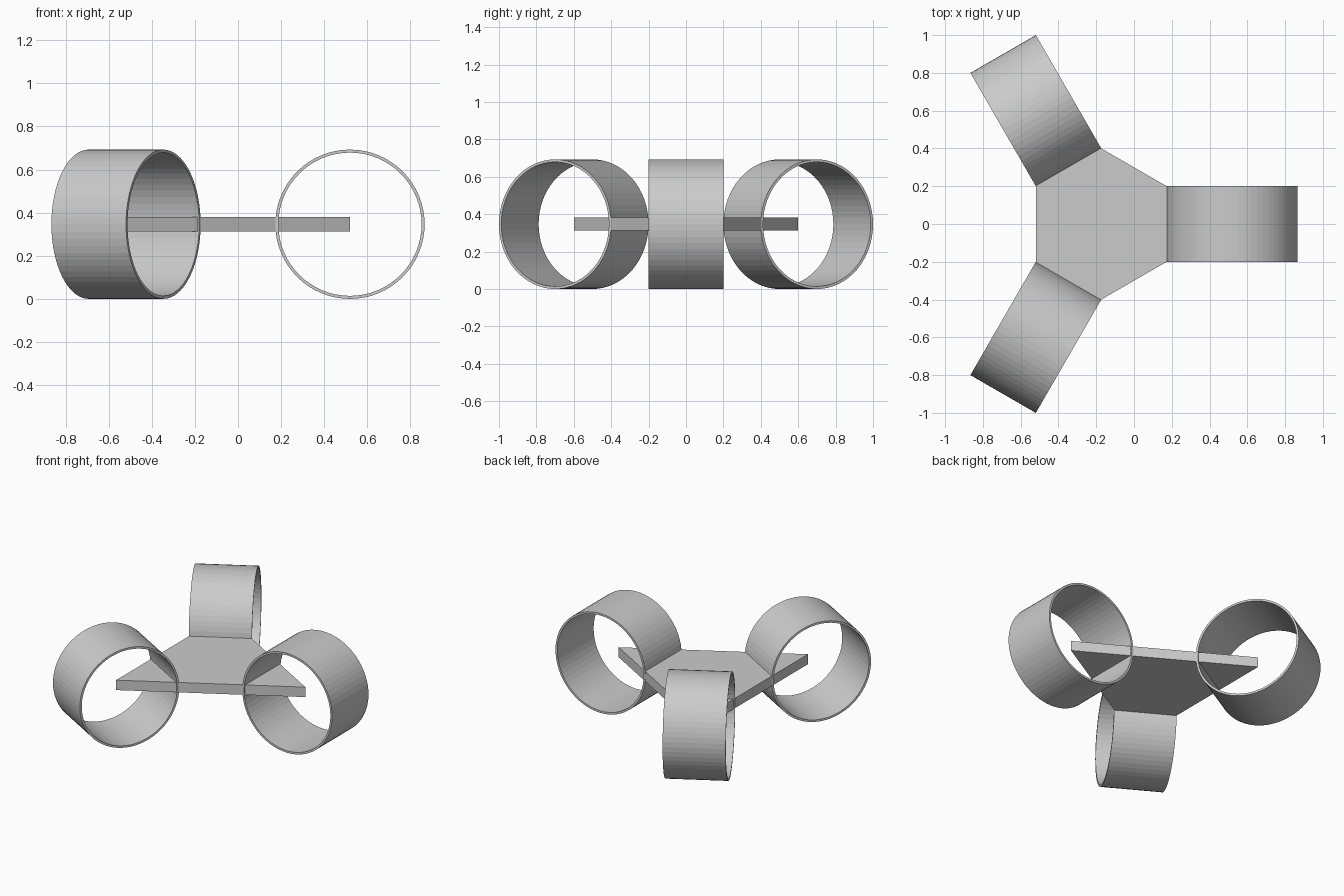
import bpy, bmesh
from math import cos, sin, tau, sqrt
from mathutils import Matrix

if "Cube" in bpy.data.objects:
    bpy.data.objects.remove(bpy.data.objects["Cube"])

W = 0.4                 # ring width
R = W * sqrt(3) / 2     # ring outer radius
RI = R - 0.014          # ring inner radius
TH = 0.0693             # plate thickness
SEG = 64
CX = -R / 2             # centroid of the plate
TIP = 2 * R             # centroid to plate corner


def make_object(name, bm):
    bmesh.ops.recalc_face_normals(bm, faces=bm.faces[:])
    mesh = bpy.data.meshes.new(name)
    bm.to_mesh(mesh)
    bm.free()
    ob = bpy.data.objects.new(name, mesh)
    bpy.context.collection.objects.link(ob)
    return ob


# Triangular plate with a corner at each ring centre
bm = bmesh.new()
tri = bm.faces.new([bm.verts.new((CX + TIP * cos(i * tau / 3), TIP * sin(i * tau / 3), R - TH / 2))
                    for i in range(3)])
ext = bmesh.ops.extrude_face_region(bm, geom=[tri])
bmesh.ops.translate(bm, vec=(0, 0, TH),
                    verts=[g for g in ext["geom"] if isinstance(g, bmesh.types.BMVert)])
make_object("triangle_plate", bm)


# Open tube whose axis runs along y
def ring(name, angle):
    bm = bmesh.new()
    profile = [(R, -W / 2), (R, W / 2), (RI, W / 2), (RI, -W / 2)]
    loops = [[bm.verts.new((r * cos(k * tau / SEG), y, r * sin(k * tau / SEG)))
              for r, y in profile] for k in range(SEG)]
    for k in range(SEG):
        a, b = loops[k], loops[(k + 1) % SEG]
        for j in range(4):
            n = (j + 1) % 4
            bm.faces.new((a[j], a[n], b[n], b[j]))
    place = (Matrix.Translation((CX, 0, R)) @ Matrix.Rotation(angle, 4, 'Z')
             @ Matrix.Translation((TIP, 0, 0)))
    bm.transform(place)
    make_object(name, bm)


# Three rings around the plate
for i, side in enumerate(("right", "back", "front")):
    ring(side + "_ring", i * tau / 3)
